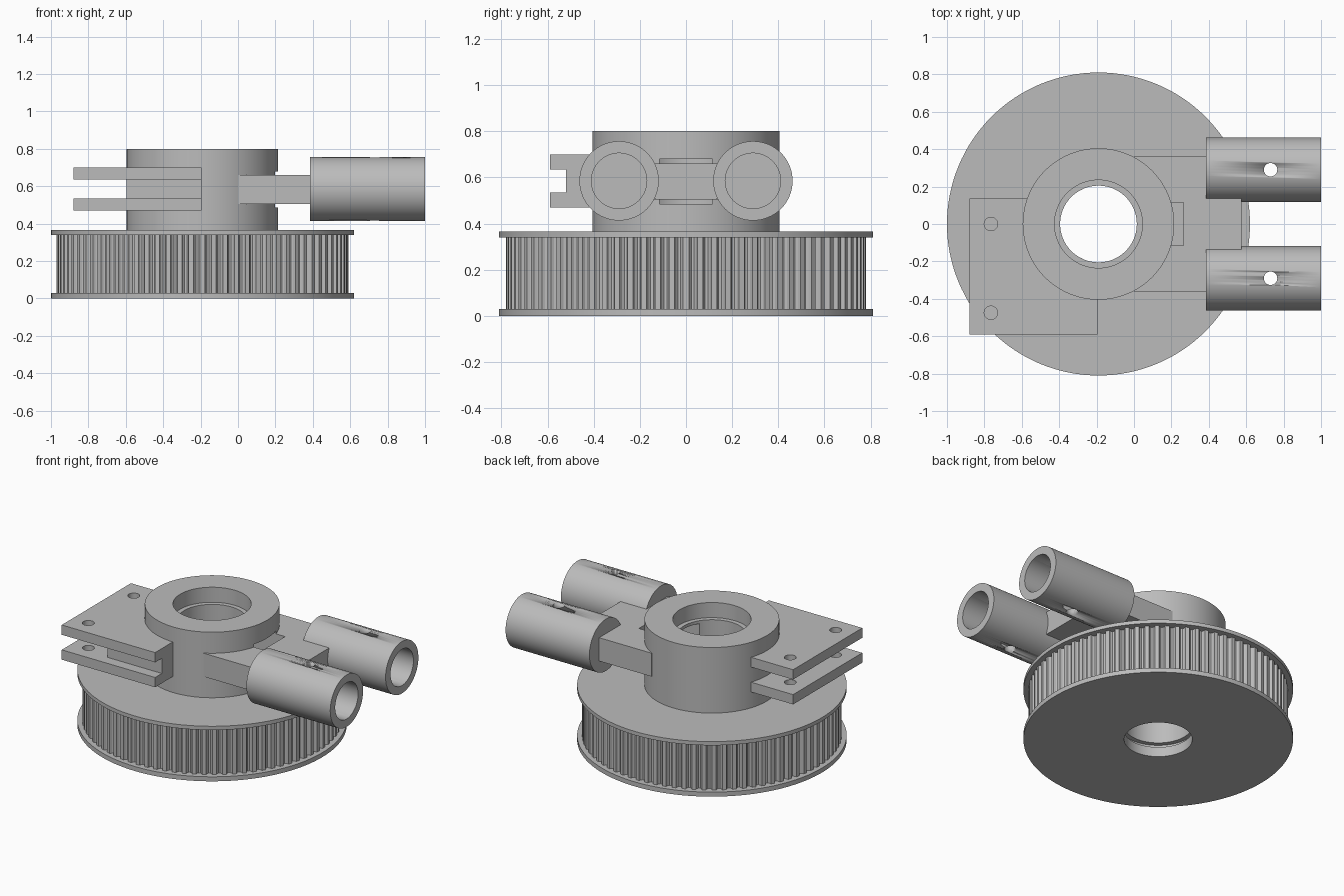
import bpy, bmesh, math
from mathutils import Matrix, Vector

if "Cube" in bpy.data.objects:
    bpy.data.objects.remove(bpy.data.objects["Cube"])

grey = bpy.data.materials.new("plain grey")
grey.use_nodes = True
grey.diffuse_color = (0.5, 0.5, 0.5, 1)
grey.node_tree.nodes["Principled BSDF"].inputs["Base Color"].default_value = (0.5, 0.5, 0.5, 1)

AXIS_X = -0.19      # pulley and hub axis
TUBE_Z = 0.585      # height of the two sockets


def finish(bm, name, smooth=True):
    bmesh.ops.recalc_face_normals(bm, faces=bm.faces)
    mesh = bpy.data.meshes.new(name)
    bm.to_mesh(mesh)
    bm.free()
    mesh.materials.append(grey)
    obj = bpy.data.objects.new(name, mesh)
    bpy.context.collection.objects.link(obj)
    if smooth:
        bpy.ops.object.select_all(action='DESELECT')
        obj.select_set(True)
        bpy.context.view_layer.objects.active = obj
        bpy.ops.object.shade_smooth_by_angle(angle=math.radians(30))
    return obj


def lathe(name, profile, matrix, steps=96):
    """Revolve a closed (radius, height) outline about z, then place it."""
    bm = bmesh.new()
    rings = []
    for i in range(steps):
        a = math.tau * i / steps
        rings.append([bm.verts.new((r * math.cos(a), r * math.sin(a), z)) for r, z in profile])
    n = len(profile)
    for i in range(steps):
        a, b = rings[i], rings[(i + 1) % steps]
        for j in range(n):
            k = (j + 1) % n
            bm.faces.new((a[j], b[j], b[k], a[k]))
    bmesh.ops.remove_doubles(bm, verts=bm.verts, dist=1e-5)
    bmesh.ops.dissolve_degenerate(bm, edges=bm.edges, dist=1e-6)
    bm.transform(matrix)
    return finish(bm, name)


def prism(name, outline, z0, z1, caps=True, smooth=False):
    """Extrude an outline in the xy plane between two heights."""
    bm = bmesh.new()
    low = [bm.verts.new((x, y, z0)) for x, y in outline]
    high = [bm.verts.new((x, y, z1)) for x, y in outline]
    n = len(outline)
    for i in range(n):
        k = (i + 1) % n
        bm.faces.new((low[i], low[k], high[k], high[i]))
    if caps:
        bm.faces.new(low[::-1])
        bm.faces.new(high)
    return finish(bm, name, smooth)


def rect(x0, x1, y0, y1):
    return [(x0, y0), (x1, y0), (x1, y1), (x0, y1)]


def circle(x, y, r, steps=32):
    return [(x + r * math.cos(math.tau * i / steps), y + r * math.sin(math.tau * i / steps))
            for i in range(steps)]


def cut(target, cutter):
    mod = target.modifiers.new("cut", 'BOOLEAN')
    mod.operation = 'DIFFERENCE'
    mod.solver = 'EXACT'
    mod.object = cutter
    bpy.ops.object.select_all(action='DESELECT')
    target.select_set(True)
    bpy.context.view_layer.objects.active = target
    bpy.ops.object.modifier_apply(modifier=mod.name)
    bpy.data.objects.remove(cutter)


on_axis = Matrix.Translation((AXIS_X, 0, 0))

# Pulley: two flanges joined by a core, with a groove inside the bore
lathe("pulley_flanges", [
    (0.205, 0), (0.81, 0), (0.81, 0.03), (0.74, 0.03), (0.74, 0.34), (0.81, 0.34),
    (0.81, 0.365), (0.205, 0.365), (0.205, 0.095), (0.235, 0.095), (0.235, 0.065),
    (0.205, 0.065)], on_axis, 128)

# Toothed belt surface: rounded grooves between narrow lands
TEETH = 80
teeth = []
for i in range(TEETH):
    for t, r in ((0.2, 0.78), (0.27, 0.766), (0.4, 0.757), (0.6, 0.757), (0.73, 0.766), (0.8, 0.78)):
        a = math.tau * (i + t) / TEETH
        teeth.append((AXIS_X + r * math.cos(a), r * math.sin(a)))
prism("pulley_teeth", teeth, 0.03, 0.34, caps=False)

# Hub with a bearing seat at the top and a window towards the arm
hub = lathe("hub", [(0.205, 0.365), (0.405, 0.365), (0.405, 0.8), (0.235, 0.8),
                    (0.235, 0.7), (0.205, 0.7)], on_axis)
cut(hub, prism("window_cutter", rect(-0.1, 0.3, -0.115, 0.115), 0.485, 0.68))

# Arm carrying the sockets, with a slot next to the hub
half = [(0.265, 0.115), (0.1, 0.115), (0, 0.36), (0.4, 0.36), (0.4, 0.135), (0.575, 0.135)]
prism("arm", half + [(x, -y) for x, y in reversed(half)], 0.505, 0.66)

# Two sockets with blind bores and vertical pin holes
for side, y in (("left", 0.29), ("right", -0.29)):
    place = Matrix.Translation((0, y, TUBE_Z)) @ Matrix.Rotation(math.pi / 2, 4, 'Y')
    tube = lathe(side + "_socket", [(0, 0.385), (0.172, 0.385), (0.172, 1),
                                    (0.12, 1), (0.12, 0.575), (0, 0.575)], place, 64)
    cut(tube, prism("pin_cutter", circle(0.73, y, 0.036), 0.3, 0.9, smooth=True))

# Clamp: two drilled plates and the web between them
plate = [(-0.88, -0.59), (-0.195, -0.59), (-0.195, -0.3), (-0.42, -0.2),
         (-0.5, 0.135), (-0.88, 0.135)]
for name, z in (("lower_clamp_plate", 0.47), ("upper_clamp_plate", 0.635)):
    obj = prism(name, plate, z, z + 0.065)
    for y in (0, -0.475):
        cut(obj, prism("bolt_cutter", circle(-0.765, y, 0.036), z - 0.1, z + 0.2, smooth=True))
prism("clamp_web", [(-0.595, -0.52), (-0.195, -0.52), (-0.195, -0.3), (-0.42, -0.2),
                    (-0.5, 0), (-0.595, 0)], 0.535, 0.635)
